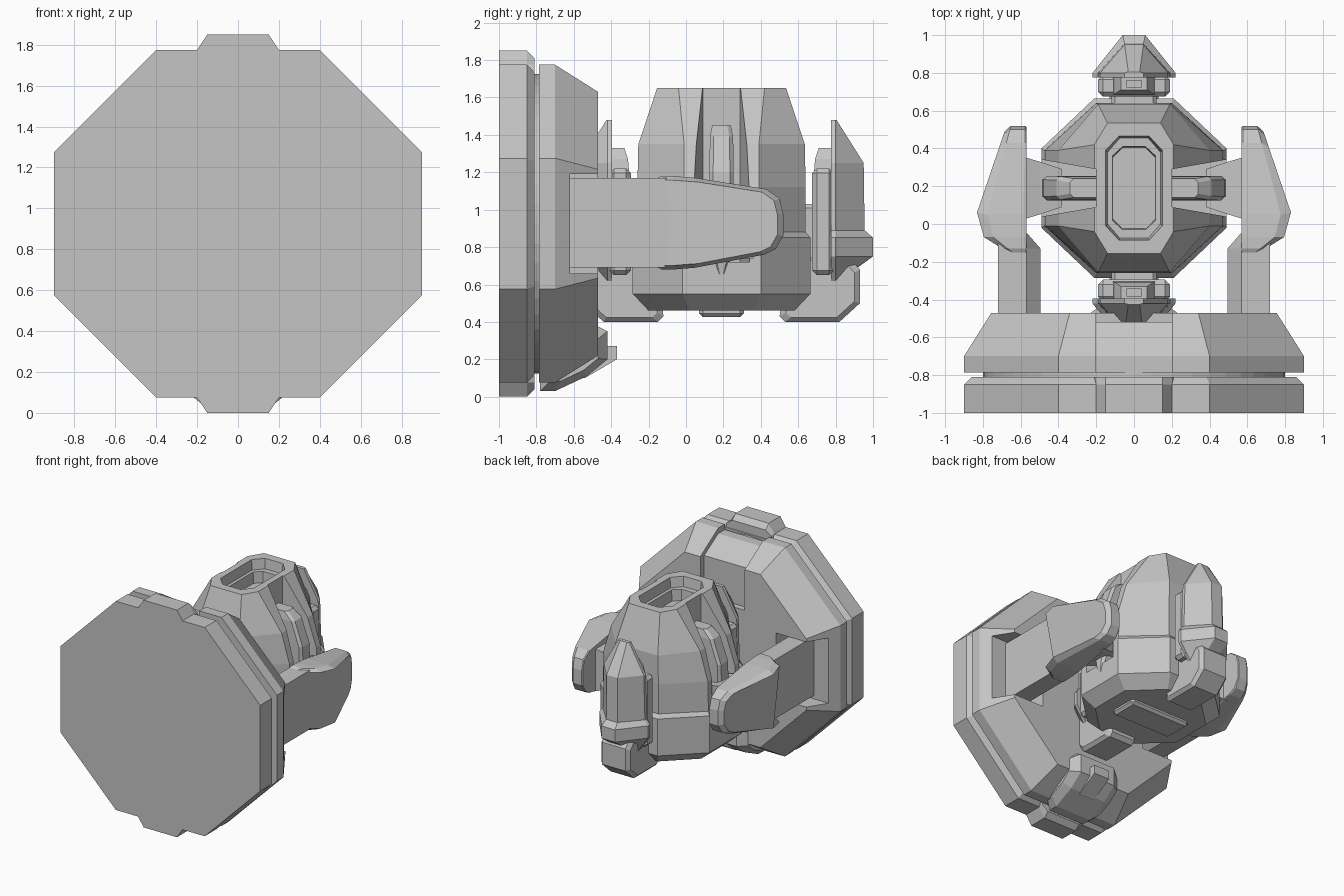
import bpy, bmesh
from math import cos, sin, tau

old = bpy.data.objects.get("Cube")
if old:
    bpy.data.objects.remove(old, do_unlink=True)

GREY = (0.56, 0.56, 0.56, 1)
mat = bpy.data.materials.new("plain grey")
mat.use_nodes = True
mat.diffuse_color = GREY
mat.node_tree.nodes["Principled BSDF"].inputs["Base Color"].default_value = GREY
MID = 0.19  # y of the body centre


def loft(name, rings):
    """Skin a stack of equal-length closed rings and cap both ends."""
    bm = bmesh.new()
    loops = [[bm.verts.new(p) for p in ring] for ring in rings]
    n = len(loops[0])
    for a, b in zip(loops, loops[1:]):
        for i in range(n):
            j = (i + 1) % n
            bm.faces.new((a[i], a[j], b[j], b[i]))
    bm.faces.new(loops[0][::-1])
    bm.faces.new(loops[-1])
    bmesh.ops.recalc_face_normals(bm, faces=bm.faces)
    mesh = bpy.data.meshes.new(name)
    bm.to_mesh(mesh)
    bm.free()
    ob = bpy.data.objects.new(name, mesh)
    mesh.materials.append(mat)
    bpy.context.collection.objects.link(ob)
    return ob


def box(name, x, y, z, bevel=0.0):
    ring = [(x[0], y[0]), (x[1], y[0]), (x[1], y[1]), (x[0], y[1])]
    ob = loft(name, [[(*p, h) for p in ring] for h in z])
    if bevel:
        mod = ob.modifiers.new("chamfer", "BEVEL")
        mod.width, mod.segments = bevel, 1
    return ob


def side_prism(name, profile, half, chamfer=0.0, rim=0.85):
    """Extrude a (y, z) profile across x, with chamfered rims."""
    cy = sum(p[0] for p in profile) / len(profile)
    cz = sum(p[1] for p in profile) / len(profile)

    def ring(x, s):
        return [(x, cy + (y - cy) * s, cz + (z - cz) * s) for y, z in profile]
    if not chamfer:
        return loft(name, [ring(-half, 1), ring(half, 1)])
    return loft(name, [ring(-half, rim), ring(chamfer - half, 1),
                       ring(half - chamfer, 1), ring(half, rim)])


def cut(target, cutter):
    mod = target.modifiers.new("cut", "BOOLEAN")
    mod.operation, mod.solver, mod.object = "DIFFERENCE", "EXACT", cutter
    bpy.context.view_layer.objects.active = target
    bpy.ops.object.modifier_apply(modifier=mod.name)
    bpy.data.objects.remove(cutter, do_unlink=True)


def flipped(ob, name, axis, centre=0.0):
    """Real mirrored copy of a part across a plane."""
    new = ob.copy()
    new.data = ob.data.copy()
    new.name = name
    for v in new.data.vertices:
        v.co[axis] = 2 * centre - v.co[axis]
    new.data.flip_normals()
    bpy.context.collection.objects.link(new)


# Octagonal mount
def octagon(y, inset=0.0):
    w, c = 0.9 - inset, 0.35 - inset * 0.41
    h, t = 0.85 - inset, 0.4 - inset * 0.41
    pts = [(w, c), (t, h), (-t, h), (-w, c), (-w, -c), (-t, -h), (t, -h), (w, -c)]
    return [(x, y, 0.925 + z) for x, z in pts]


loft("mount_plate", [octagon(-1), octagon(-0.85), octagon(-0.81, 0.04)])
ring = loft("mount_ring", [octagon(-0.785), octagon(-0.7), octagon(-0.47, 0.145)])
SIDES = 48
loft("mount_gap_core", [[(0.8 * cos(tau * i / SIDES), y, 0.925 + 0.8 * sin(tau * i / SIDES))
                         for i in range(SIDES)] for y in (-0.83, -0.76)])


# Tabs on the plate
def tab_ring(y, top):
    return [(-0.21, y, 1.74), (0.21, y, 1.74), (0.2, y, 1.775),
            (0.15, y, top), (-0.15, y, top), (-0.2, y, 1.775)]


top_tab = loft("top_tab", [tab_ring(-1, 1.85), tab_ring(-0.85, 1.85), tab_ring(-0.81, 1.81)])
flipped(top_tab, "bottom_tab", 2, 0.925)

# Channel on top and pockets for the arms
cut(ring, side_prism("channel", [(-0.8, 1.73), (-0.7, 1.73), (-0.52, 1.62), (-0.52, 1.3),
                                 (-0.4, 1.3), (-0.4, 1.9), (-0.8, 1.9)], 0.2))
for s in (-1, 1):
    cut(ring, box("pocket", sorted((s * 0.48, s * 1.1)), (-0.62, -0.3), (0.66, 1.19)))

# Latch under the ring, with sloping flanks
side_prism("latch", [(-0.78, 0.03), (-0.7, 0.03), (-0.53, 0.11), (-0.42, 0.2),
                     (-0.42, 0.35), (-0.5, 0.39), (-0.78, 0.39)], 0.23, 0.07, 0.7)
side_prism("latch_button", [(-0.6, 0.1), (-0.54, 0.1), (-0.37, 0.2), (-0.37, 0.27),
                            (-0.45, 0.27)], 0.07)


# Body shell with a sunken hatch on top
def body_ring(z, hx, hy, cx, cy):
    pts = [(hx, cy), (cx, hy), (-cx, hy), (-hx, cy),
           (-hx, -cy), (-cx, -hy), (cx, -hy), (hx, -cy)]
    return [(x, MID + y, z) for x, y in pts]


body = loft("body", [body_ring(*r) for r in (
    (0.46, 0.39, 0.39, 0.16, 0.17), (0.55, 0.49, 0.475, 0.21, 0.21),
    (0.85, 0.49, 0.475, 0.21, 0.21), (0.88, 0.475, 0.45, 0.2, 0.2),
    (1.12, 0.47, 0.45, 0.2, 0.2), (1.35, 0.4, 0.445, 0.19, 0.2),
    (1.65, 0.21, 0.345, 0.14, 0.23), (1.65, 0.15, 0.275, 0.08, 0.2),
    (1.57, 0.14, 0.265, 0.075, 0.19), (1.57, 0.115, 0.22, 0.06, 0.17),
    (1.48, 0.11, 0.215, 0.06, 0.165))])
for s in (-1, 1):
    slot = [(s * 0.2, -0.1), (s * 0.6, -0.17), (s * 0.6, 0.17), (s * 0.2, 0.1)]
    cut(body, loft("slot", [[(x, MID + y, z) for x, y in slot] for z in (0.72, 1.8)]))
box("belly_plate", (-0.27, 0.27), (0.07, 0.31), (0.425, 0.48), 0.02)


# Side pods sitting in the body slots
def pod_ring(z, x0, x1, w):
    return [(x0, MID - w, z), (x1 - 0.02, MID - w, z), (x1, MID - w + 0.02, z),
            (x1, MID + w - 0.02, z), (x1 - 0.02, MID + w, z), (x0, MID + w, z)]


pod = loft("left_side_pod", [pod_ring(*r) for r in (
    (0.65, 0.42, 0.49, 0.03), (0.72, 0.3, 0.5, 0.045), (0.82, 0.19, 0.49, 0.065),
    (1.2, 0.19, 0.48, 0.065), (1.39, 0.19, 0.41, 0.062), (1.45, 0.19, 0.34, 0.05))])
flipped(pod, "right_side_pod", 0)
link = loft("left_shoulder_link", [
    [(x, MID - w, 0.92 - h), (x, MID + w, 0.92 - h), (x, MID + w, 0.92 + h),
     (x, MID - w, 0.92 + h)]
    for x, w, h in ((0.38, 0.1, 0.12), (0.5, 0.14, 0.15), (0.6, 0.17, 0.18))])
flipped(link, "right_shoulder_link", 0)


# Arms: upper arm with chamfered inner edges, then a plated forearm
def upper_ring(y, inner):
    return [(inner, y, 0.76), (0.57, y, 0.69), (0.72, y, 0.69),
            (0.72, y, 1.17), (0.57, y, 1.17), (inner, y, 1.1)]


upper = loft("left_upper_arm", [upper_ring(-0.66, 0.495), upper_ring(-0.13, 0.495),
                                upper_ring(-0.05, 0.565)])
outline = [(-0.15, 0.69), (-0.13, 0.68), (-0.07, 0.68), (0.05, 0.69), (0.42, 0.76),
           (0.48, 0.79), (0.52, 0.86), (0.52, 0.98), (0.5, 1.06), (0.43, 1.11),
           (0.05, 1.17), (-0.07, 1.18), (-0.13, 1.18), (-0.15, 1.17)]


def outer(y):
    if y < -0.06:
        return 0.81 + (y + 0.06) * 1.6
    if y < 0.05:
        return 0.835 + (y - 0.05) * 0.23
    return 0.835 - (y - 0.05) * 0.34


def arm_ring(depth, shrink):
    pts = [(0.17 + (y - 0.17) * (1 - shrink * (y > 0)), 0.93 + (z - 0.93) * (1 - shrink))
           for y, z in outline]
    return [(0.57 + (outer(y) - 0.57) * depth, y, z) for y, z in pts]


fore = loft("left_forearm", [arm_ring(0, 0.02), arm_ring(0.06, 0),
                             arm_ring(0.78, 0), arm_ring(1, 0.09)])
flipped(upper, "right_upper_arm", 0)
flipped(fore, "right_forearm", 0)


# Back pod: shell, bracket, socket, link and foot, repeated at the front
def shell_ring(z, w, ridge, y1):
    return [(-w, 0.775, z), (w, 0.775, z), (w, 0.8, z),
            (ridge, y1, z), (-ridge, y1, z), (-w, 0.8, z)]


parts = [loft("back_shell", [shell_ring(*r) for r in (
    (0.62, 0.13, 0.05, 0.82), (0.75, 0.22, 0.06, 1.0), (0.85, 0.22, 0.06, 1.0),
    (0.89, 0.19, 0.05, 0.955), (1.25, 0.18, 0.05, 0.95), (1.48, 0.05, 0.03, 0.805))])]
parts.append(box("back_bracket", (-0.19, 0.19), (0.675, 0.79), (0.65, 1.22), 0.025))
socket = loft("back_socket", [
    [(-w, y0, z), (w, y0, z), (w, 0.775, z), (-w, 0.775, z)]
    for z, w, y0 in ((1.15, 0.12, 0.68), (1.27, 0.1, 0.69), (1.33, 0.07, 0.71))])
cut(socket, box("socket_hole", (-0.04, 0.04), (0.725, 0.76), (1.29, 1.4)))
parts.append(socket)
parts.append(box("back_link", (-0.12, 0.12), (0.58, 0.7), (0.72, 1.03), 0.02))
parts.append(side_prism("back_foot", [(0.5, 0.43), (0.53, 0.4), (0.82, 0.4), (0.93, 0.5),
                                      (0.93, 0.68), (0.86, 0.76), (0.55, 0.76)], 0.13, 0.025))
for p in parts:
    flipped(p, p.name.replace("back", "front"), 1, MID)
